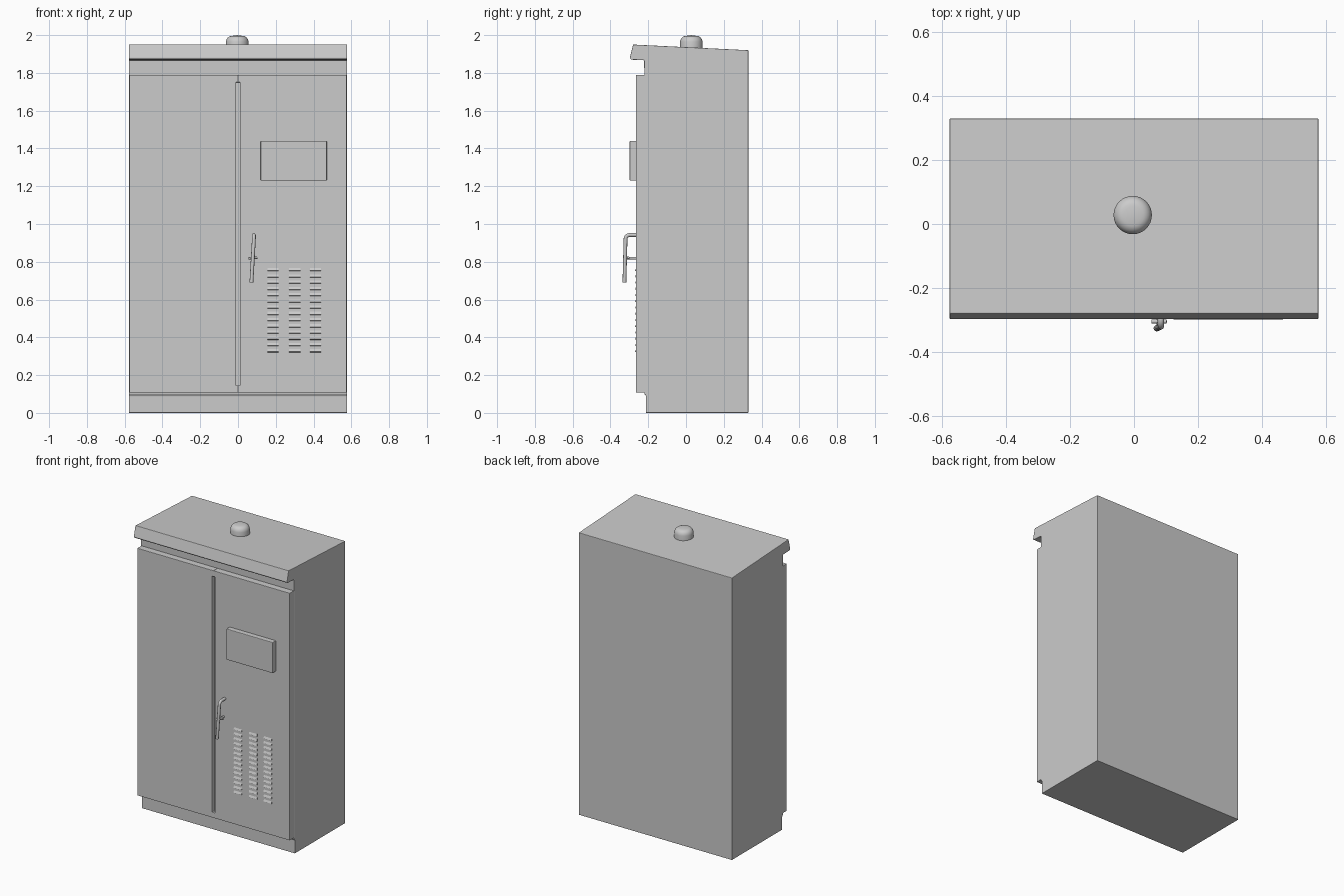
import bpy, bmesh, math
from mathutils import Vector

if "Cube" in bpy.data.objects:
    bpy.data.objects.remove(bpy.data.objects["Cube"])


def prism(name, pts, axis, a, b, bevel=0.0):
    """Extrude a 2D outline from a to b. axis 'x': pts are (y, z); axis 'y': pts are (x, z)."""
    place = (lambda p, t: (t, p[0], p[1])) if axis == 'x' else (lambda p, t: (p[0], t, p[1]))
    bm = bmesh.new()
    lo = [bm.verts.new(place(p, a)) for p in pts]
    hi = [bm.verts.new(place(p, b)) for p in pts]
    bm.faces.new(lo)
    bm.faces.new(hi[::-1])
    n = len(pts)
    for i in range(n):
        j = (i + 1) % n
        bm.faces.new((lo[i], hi[i], hi[j], lo[j]))
    bmesh.ops.recalc_face_normals(bm, faces=bm.faces)
    return finish(name, bm, bevel)


def finish(name, bm, bevel=0.0, smooth=False):
    me = bpy.data.meshes.new(name)
    bm.to_mesh(me)
    bm.free()
    ob = bpy.data.objects.new(name, me)
    bpy.context.collection.objects.link(ob)
    if bevel:
        mod = ob.modifiers.new("soft_edges", 'BEVEL')
        mod.width, mod.segments = bevel, 2
    if smooth:
        bpy.ops.object.select_all(action='DESELECT')
        ob.select_set(True)
        bpy.context.view_layer.objects.active = ob
        bpy.ops.object.shade_smooth_by_angle(angle=math.radians(50))
    return ob


def rect(x0, x1, z0, z1):
    return [(x0, z0), (x1, z0), (x1, z1), (x0, z1)]


def rod(name, points, radius):
    """Round bar along a smooth path of points."""
    cu = bpy.data.curves.new(name, 'CURVE')
    cu.dimensions = '3D'
    cu.bevel_depth, cu.bevel_resolution = radius, 4
    cu.use_fill_caps = True
    sp = cu.splines.new('POLY')
    sp.points.add(len(points) - 1)
    for p, co in zip(sp.points, points):
        p.co = (*co, 1)
    ob = bpy.data.objects.new(name, cu)
    bpy.context.collection.objects.link(ob)
    return ob


# Cabinet body with sloping roof and overhanging front lip
prism("cabinet_body", [(-0.212, 0), (0.33, 0), (0.33, 1.92), (-0.28, 1.95),
                       (-0.298, 1.878), (-0.29, 1.87), (-0.222, 1.867), (-0.22, 1.78),
                       (-0.22, 0.1), (-0.212, 0.09)], 'x', -0.577, 0.577, 0.003)

# Two doors, each notched along the centre so a slot remains between them
for side, s in (("left", -1), ("right", 1)):
    outline = [(0.574, 0.108), (0, 0.108), (0, 0.145), (0.01, 0.145),
               (0.01, 1.75), (0, 1.75), (0, 1.79), (0.574, 1.79)]
    prism(side + "_door", [(s * x, z) for x, z in outline], 'y', -0.264, -0.21, 0.002)
prism("door_seal", rect(-0.011, 0.011, 0.14, 1.755), 'y', -0.238, -0.21)

# Raised display panel
prism("display_panel", rect(0.12, 0.47, 1.23, 1.44), 'y', -0.298, -0.26, 0.004)

# Door handle: short arm, rounded bend, hanging grip
bend = [(0.084, -0.298 - 0.022 * math.sin(t), 0.92 + 0.022 * math.cos(t))
        for t in (i * math.pi / 16 for i in range(9))]
rod("handle_grip", [(0.084, -0.255, 0.942)] + bend + [(0.071, -0.326, 0.69)], 0.01)
rod("handle_stay", [(0.078, -0.255, 0.818), (0.078, -0.322, 0.82)], 0.007)
rod("handle_pin", [(0.055, -0.305, 0.818), (0.102, -0.305, 0.822)], 0.006)

# Shallow vent louvres in three columns
for c, x in enumerate((0.155, 0.27, 0.38)):
    for r in range(14):
        z = 0.32 + r * 0.033
        prism(f"vent_louvre_{c}_{r}", [(-0.262, z), (-0.270, z + 0.004), (-0.262, z + 0.022)],
              'x', x, x + 0.06)

# Domed roof beacon, turned from a profile
bm = bmesh.new()
r, top = 0.06, 2.0
prof = [(r, 1.92), (r, 1.965)]
prof += [(0.027 + 0.032 * math.cos(t), 1.965 + 0.031 * math.sin(t))
         for t in (i * math.pi / 12 for i in range(1, 7))] + [(0, top)]
vs = [bm.verts.new((x, 0, z)) for x, z in prof]
es = [bm.edges.new(p) for p in zip(vs, vs[1:])]
bmesh.ops.spin(bm, geom=vs + es, cent=(0, 0, 0), axis=(0, 0, 1), angle=math.tau, steps=32)
bmesh.ops.remove_doubles(bm, verts=bm.verts, dist=1e-4)
bmesh.ops.recalc_face_normals(bm, faces=bm.faces)
bmesh.ops.translate(bm, verts=bm.verts, vec=Vector((-0.004, 0.028, 0)))
finish("roof_beacon", bm, smooth=True)
